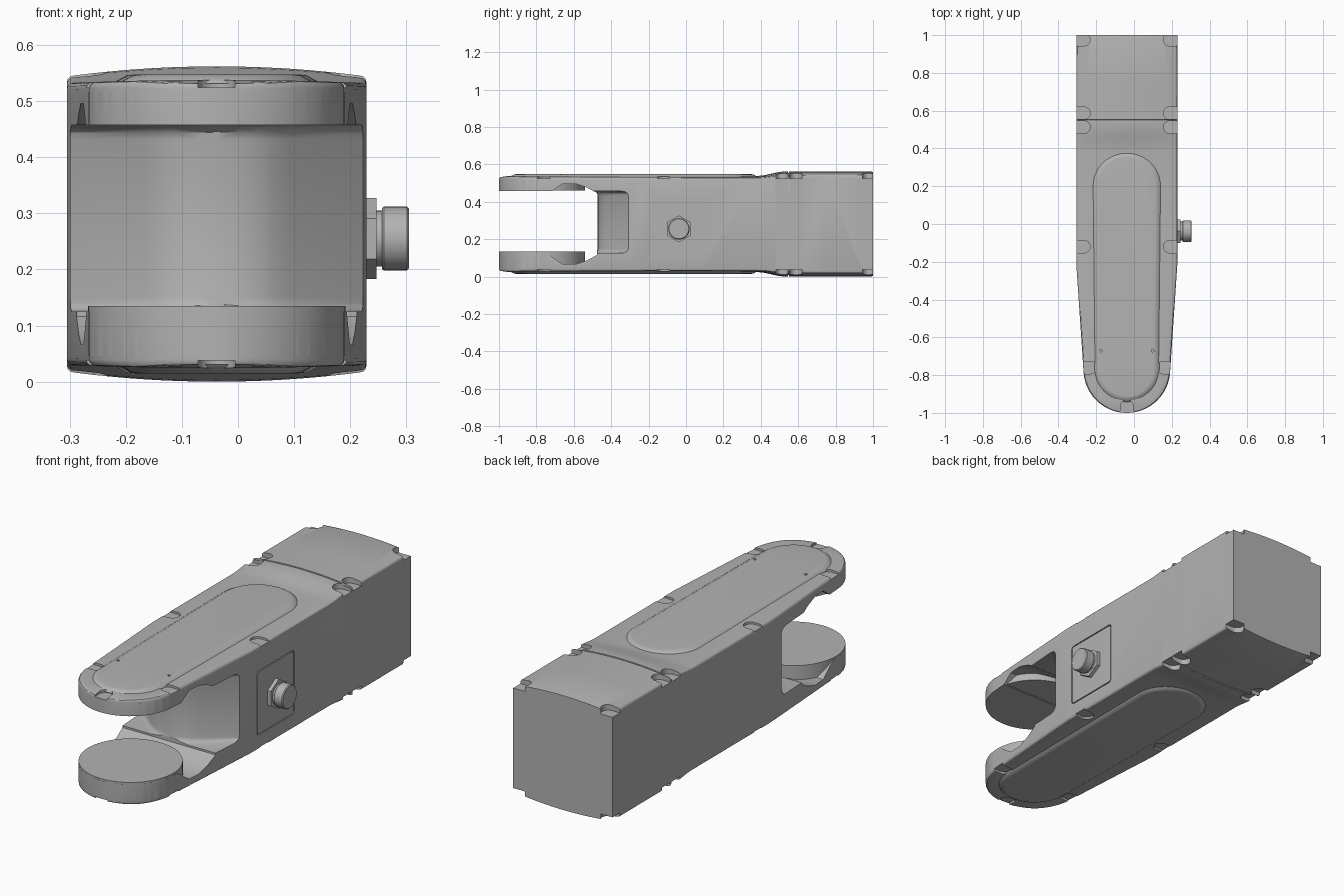
import bpy, bmesh, math
from mathutils import Matrix, Vector

if "Cube" in bpy.data.objects:
    bpy.data.objects.remove(bpy.data.objects["Cube"])

CX, MID = -0.038, 0.281            # arm centre line and mid height
NOSE_Y, NOSE_R, HALF_W = -0.77, 0.23, 0.267

grey = bpy.data.materials.new("cast_grey")
grey.use_nodes = True
grey.diffuse_color = (0.45, 0.45, 0.45, 1)
grey.node_tree.nodes["Principled BSDF"].inputs["Base Color"].default_value = (0.45, 0.45, 0.45, 1)


def activate(ob):
    bpy.ops.object.select_all(action="DESELECT")
    ob.select_set(True)
    bpy.context.view_layer.objects.active = ob


def finish(ob, angle=30):
    activate(ob)
    bpy.ops.object.shade_smooth_by_angle(angle=math.radians(angle))


def loft(name, rings):
    """Skin a list of equal-length rings and cap both ends."""
    bm = bmesh.new()
    rows = [[bm.verts.new(p) for p in ring] for ring in rings]
    n = len(rows[0])
    for a, b in zip(rows, rows[1:]):
        for i in range(n):
            j = (i + 1) % n
            bm.faces.new((a[i], a[j], b[j], b[i]))
    bm.faces.new(rows[0])
    bm.faces.new(rows[-1])
    bmesh.ops.recalc_face_normals(bm, faces=bm.faces)
    me = bpy.data.meshes.new(name)
    bm.to_mesh(me)
    bm.free()
    me.materials.append(grey)
    ob = bpy.data.objects.new(name, me)
    bpy.context.collection.objects.link(ob)
    return ob


def prism(name, outline, z0, z1):
    return loft(name, [[(x, y, z) for x, y in outline] for z in (z0, z1)])


def arc(cx, cy, r, a0, a1, n):
    return [(cx + r * math.cos(math.radians(a0 + (a1 - a0) * i / n)),
             cy + r * math.sin(math.radians(a0 + (a1 - a0) * i / n))) for i in range(n + 1)]


def circle(cx, cy, r, n):
    return arc(cx, cy, r, 0, 360, n)[:-1]


def bevel(ob, width, segments):
    m = ob.modifiers.new("bevel", "BEVEL")
    m.width, m.segments = width, segments
    m.limit_method, m.angle_limit = "ANGLE", math.radians(50)
    activate(ob)
    bpy.ops.object.modifier_apply(modifier=m.name)


def cut(ob, cutter):
    cutter.hide_render = True
    m = ob.modifiers.new("cut", "BOOLEAN")
    m.operation, m.solver, m.object = "DIFFERENCE", "EXACT", cutter
    activate(ob)
    bpy.ops.object.modifier_apply(modifier=m.name)
    bpy.data.objects.remove(cutter)


def half_width(y):
    if y < NOSE_Y:
        return math.sqrt(max(NOSE_R ** 2 - (y - NOSE_Y) ** 2, 0))
    t = min((y - NOSE_Y) / 0.55, 1)
    return NOSE_R + (HALF_W - NOSE_R) * t


def section(y, dip=0.0):
    """Crowned cross-section, mirrored top to bottom."""
    w = half_width(y)
    r = min(0.012, w * 0.4)
    t = min(max((y - 0.38) / 0.15, 0), 1)
    t = t * t * (3 - 2 * t)
    height = 0.257 + 0.024 * t - dip
    crown = 0.006 + 0.012 * t
    height -= 0.15 * max(-0.95 - y, 0)
    top = []
    for i in range(17):
        x = (w - r) * (i / 8 - 1)
        top.append((x, height - crown * (x / HALF_W) ** 2))
    edge = top[-1][1]
    corner = [(w - r + r * math.sin(a), edge - r + r * math.cos(a))
              for a in (math.pi / 6, math.pi / 3, math.pi / 2)]
    upper = [(-x, z) for x, z in reversed(corner)] + top + corner
    lower = [(x, -z) for x, z in reversed(upper)]
    return [(CX + x, y, MID + z) for x, z in upper + lower]


# Main housing: rounded nose, tapered flanks, crowned rear block with seam
stations = [(NOSE_Y - NOSE_R * math.cos(math.radians(a)), 0) for a in (3, 7, 12, 18, 25, 33, 42, 51, 60, 70, 80)]
stations += [(y, 0) for y in (NOSE_Y, -0.5, -0.22, 0.1, 0.38, 0.41, 0.44, 0.47, 0.5, 0.53, 0.544)]
stations += [(0.546, 0.007), (0.55, 0.007), (0.552, 0), (0.75, 0), (0.99, 0), (1.0, 0.003)]
housing = loft("housing", [section(y, d) for y, d in stations])

# Fork gap with a blunt wedge-shaped web at its back
web = [(0.27, -0.30), (0.13, -0.425), (0.1, -0.448), (0.07, -0.462), (0.035, -0.47)]
gap = [(0.6, -1.3), (0.6, -0.30)] + web + [(0, -0.472)]
gap += [(-x, y) for x, y in reversed(web)] + [(-0.6, -0.30), (-0.6, -1.3)]
gap_cutter = prism("gap_cutter", [(CX + x, y) for x, y in gap], 0.125, 0.457)
bevel(gap_cutter, 0.025, 3)
cut(housing, gap_cutter)

# Scoops in the arms between hub discs and web
scoop = [(-0.82, 0.10), (-0.66, 0.215), (-0.59, 0.215), (-0.53, 0.195), (-0.475, 0.165), (-0.475, 0.1)]
for s in (1, -1):
    cut(housing, loft("scoop_cutter", [[(x, y, MID + s * h) for y, h in scoop] for x in (-0.6, 0.6)]))

# Screw pockets along the edges, on top and underneath
pocket = arc(0, 0, 0.033, 90, 270, 12) + [(0.15, -0.033), (0.15, 0.033)]
places = [(CX + s * (half_width(y) - 0.04), y, 0 if s > 0 else math.pi)
          for y in (0.976, 0.587, 0.513, -0.12, -0.76) for s in (1, -1)]
places.append((CX, -0.965, -math.pi / 2))
for x, y, turn in places:
    m = Matrix.Rotation(turn, 2)
    outline = [tuple(m @ Vector(p) + Vector((x, y))) for p in pocket]
    for s in (1, -1):
        cut(housing, prism("pocket_cutter", outline, MID + s * 0.243, MID + s * 0.4))

# Outline groove of the side panel
PY, PZ, PX = -0.038, 0.255, CX + HALF_W


def panel_outline(hy, hz, r):
    pts = []
    for sy, sz, a in ((1, 1, 0), (-1, 1, 90), (-1, -1, 180), (1, -1, 270)):
        pts += arc(PY + sy * (hy - r), PZ + sz * (hz - r), r, a, a + 90, 5)
    return pts


def along_x(name, outline, xs):
    return loft(name, [[(x, y, z) for y, z in outline] for x in xs])


cut(housing, along_x("panel_cutter", panel_outline(0.144, 0.156, 0.016), (PX - 0.008, PX + 0.05)))
finish(housing)
finish(along_x("side_panel", panel_outline(0.139, 0.151, 0.012), (PX - 0.02, PX)))

# Hub discs and raised covers, mirrored top to bottom
for s, label in ((1, "upper"), (-1, "lower")):
    inner = 0.179 if s > 0 else 0.146
    hub = prism(label + "_hub", circle(CX, NOSE_Y, NOSE_R - 0.0005, 64), MID + s * inner, MID + s * 0.235)
    finish(hub)
    rings = []
    for inset, h in ((0, 0.25), (0.004, 0.255), (0.022, 0.265), (0.03, 0.266)):
        pts = arc(CX, NOSE_Y, 0.172 - inset, 180, 360, 24) + arc(CX, 0.2, 0.182 - inset, 0, 180, 24)
        rings.append([(x, y, MID + s * h) for x, y in pts])
    cover = loft(label + "_cover", rings)
    if s > 0:
        for x in (-0.137, 0.137):
            cut(cover, prism("hole_cutter", circle(CX + x, -0.67, 0.007, 12), MID + 0.256, MID + 0.3))
    finish(cover)

# Side connector: hex nut, neck and round plug
nut = [(PY + 0.072 * math.sin(math.radians(60 * i)), PZ + 0.072 * math.cos(math.radians(60 * i))) for i in range(6)]
finish(along_x("connector_nut", nut, (PX - 0.01, 0.247)))
finish(along_x("connector_neck", circle(PY, PZ, 0.05, 32), (0.24, 0.26)))
plug = [(0.257, 0.054), (0.26, 0.057), (0.301, 0.057), (0.305, 0.053)]
finish(loft("connector_plug", [[(x, y, z) for y, z in circle(PY, PZ, r, 32)] for x, r in plug]))
